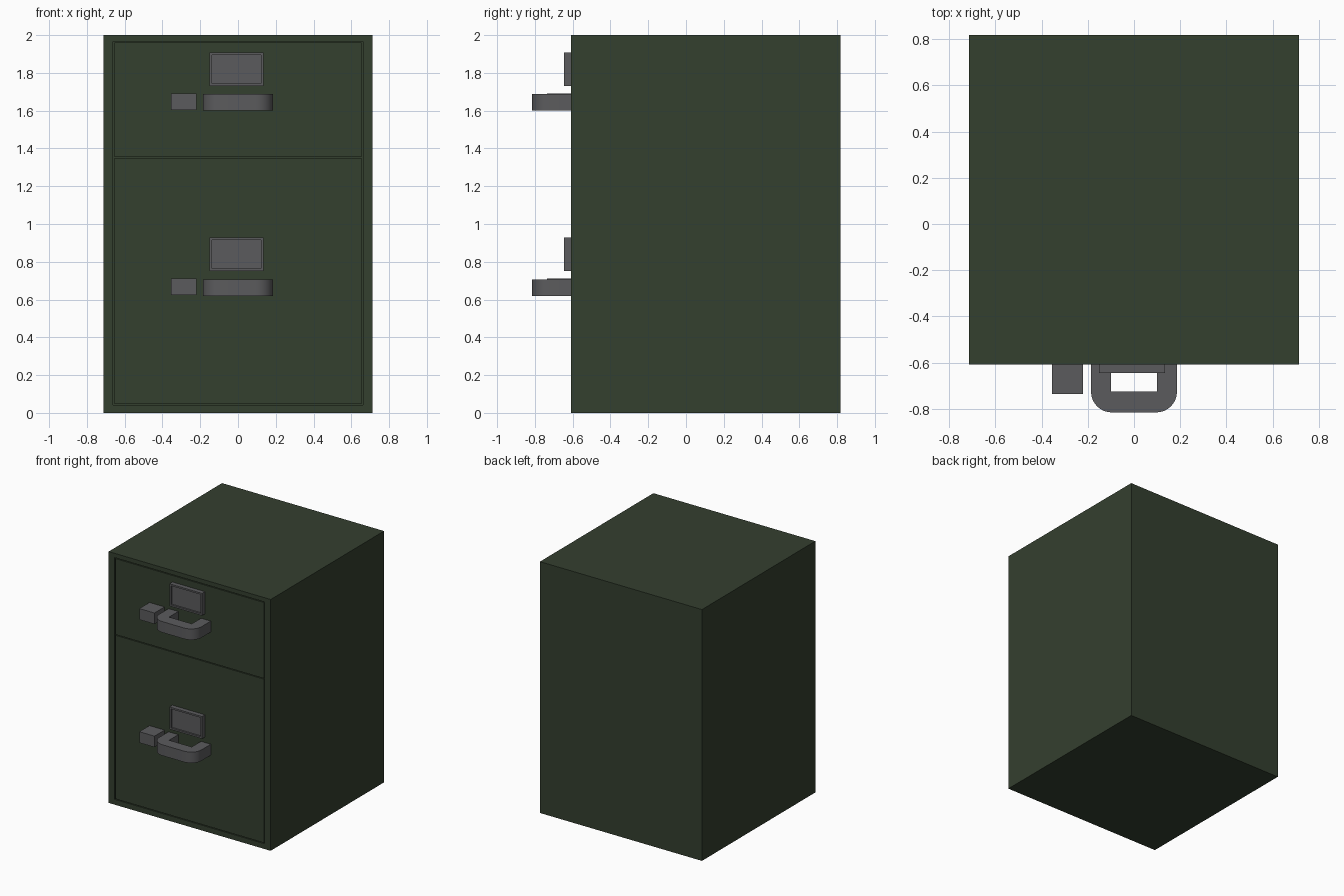
import bpy, bmesh, math
from mathutils import Vector

if "Cube" in bpy.data.objects:
    bpy.data.objects.remove(bpy.data.objects["Cube"])

FRONT, BACK = -0.608, 0.818


def material(name, rgb):
    m = bpy.data.materials.new(name)
    m.diffuse_color = (*rgb, 1)
    m.use_nodes = True
    m.node_tree.nodes["Principled BSDF"].inputs["Base Color"].default_value = m.diffuse_color
    return m


GREEN = material("green_paint", (0.034, 0.050, 0.028))
METAL = material("dark_metal", (0.105, 0.105, 0.11))


def finish(bm, name, mat):
    bmesh.ops.recalc_face_normals(bm, faces=bm.faces)
    me = bpy.data.meshes.new(name)
    bm.to_mesh(me)
    bm.free()
    me.materials.append(mat)
    ob = bpy.data.objects.new(name, me)
    bpy.context.collection.objects.link(ob)
    return ob


def box(name, x, y, z, mat, recess=None):
    """Box from ranges; recess = (x range, z range, depth) cut into the front."""
    bm = bmesh.new()
    bmesh.ops.create_cube(bm, size=1)
    for v in bm.verts:
        v.co = Vector([r[c > 0] for r, c in zip((x, y, z), v.co)])
    if recess:
        rx, rz, depth = recess
        mx, mz = sum(x) / 2, sum(z) / 2
        face = min(bm.faces, key=lambda f: f.calc_center_median().y)
        bmesh.ops.inset_region(bm, faces=[face], thickness=0.005)
        for v in face.verts:
            v.co = (rx[v.co.x > mx], y[0], rz[v.co.z > mz])
        inner = bmesh.ops.extrude_discrete_faces(bm, faces=[face])["faces"][0]
        for v in inner.verts:
            v.co.y += depth
    return finish(bm, name, mat)


def handle(name, z0, z1):
    """U-shaped pull with rounded outer corners, extruded upwards."""
    w, tip, r, inner, steps = 0.186, -0.815, 0.09, 0.10, 8
    pts = [(-w, FRONT)]
    for cx, start in ((-w + r, math.pi), (w - r, 1.5 * math.pi)):
        for i in range(steps + 1):
            a = start + i / steps * math.pi / 2
            pts.append((cx + r * math.cos(a), tip + r + r * math.sin(a)))
    pts += [(w, FRONT), (inner, FRONT), (inner, -0.724),
            (-inner, -0.724), (-inner, FRONT)]
    bm = bmesh.new()
    base = bm.faces.new([bm.verts.new((x, y, z0)) for x, y in pts])
    top = bmesh.ops.extrude_face_region(bm, geom=[base], use_keep_orig=True)
    for v in top["geom"]:
        if isinstance(v, bmesh.types.BMVert):
            v.co.z = z1
    ob = finish(bm, name, METAL)
    bpy.ops.object.select_all(action='DESELECT')
    ob.select_set(True)
    bpy.context.view_layer.objects.active = ob
    bpy.ops.object.shade_smooth_by_angle(angle=math.radians(30))


# Cabinet shell with a front opening
box("cabinet", (-0.713, 0.713), (FRONT, BACK), (0, 2), GREEN,
    ((-0.661, 0.661), (0.042, 1.966), 0.03))

# Drawers, each with a label holder, a pull and a latch
for tag, z0, z1, h in (("lower", 0.048, 1.350, 0.62), ("upper", 1.356, 1.960, 1.60)):
    box(tag + "_drawer_front", (-0.655, 0.655), (FRONT, FRONT + 0.03), (z0, z1), GREEN)
    box(tag + "_label_holder", (-0.152, 0.135), (-0.645, FRONT), (h + 0.131, h + 0.308),
        METAL, ((-0.138, 0.121), (h + 0.144, h + 0.295), 0.014))
    handle(tag + "_handle", h, h + 0.087)
    box(tag + "_latch", (-0.354, -0.221), (-0.735, FRONT), (h + 0.003, h + 0.091), METAL)
